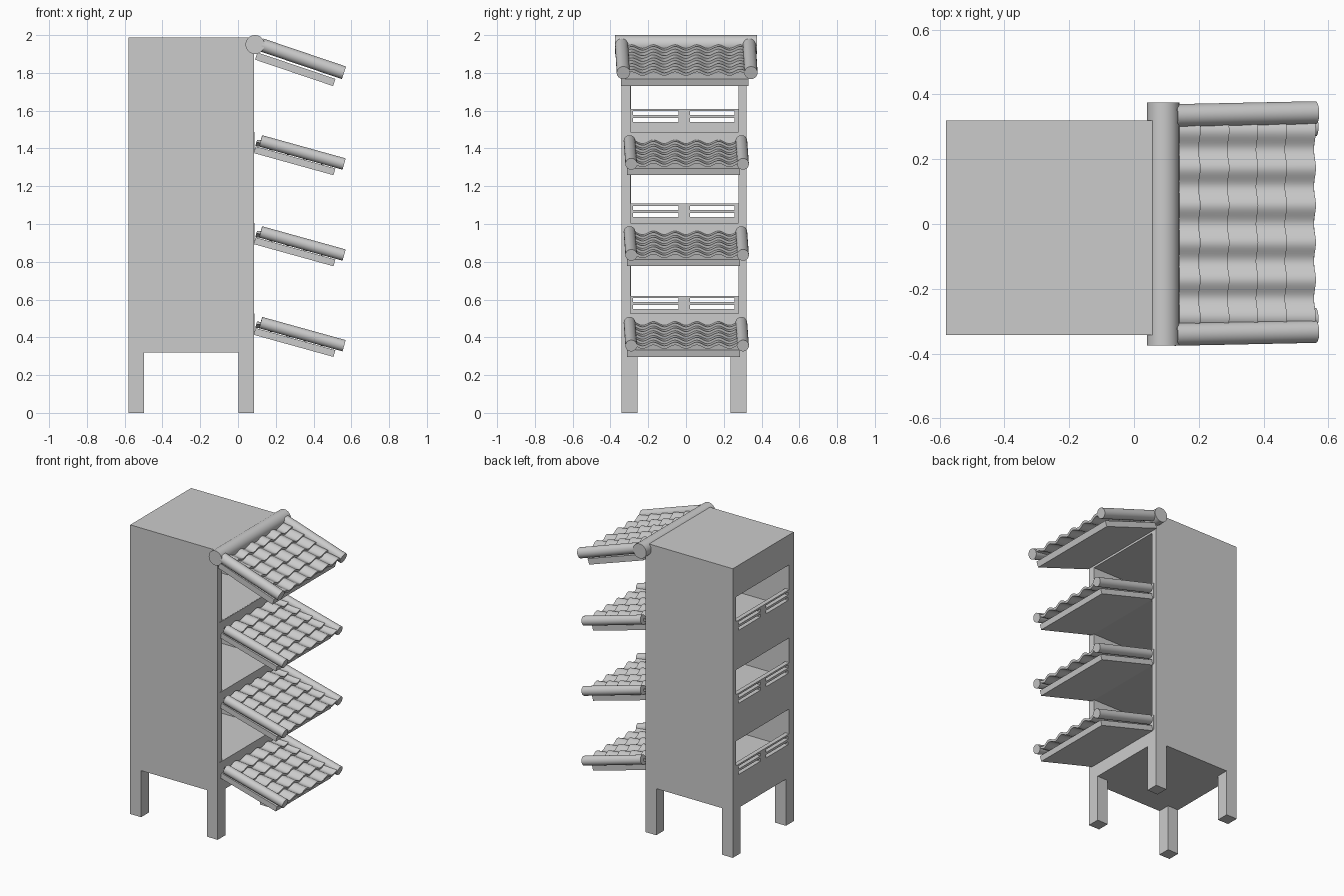
import bpy, bmesh, math
from mathutils import Matrix, Vector

if "Cube" in bpy.data.objects:
    bpy.data.objects.remove(bpy.data.objects["Cube"])


def make(name, bm, mat=None, smooth=False):
    bmesh.ops.recalc_face_normals(bm, faces=bm.faces)
    if mat:
        bm.transform(mat)
    me = bpy.data.meshes.new(name)
    bm.to_mesh(me)
    bm.free()
    ob = bpy.data.objects.new(name, me)
    bpy.context.collection.objects.link(ob)
    if smooth:
        bpy.ops.object.select_all(action='DESELECT')
        ob.select_set(True)
        bpy.context.view_layer.objects.active = ob
        bpy.ops.object.shade_smooth_by_angle(angle=math.radians(35))
    return ob


def box(name, x0, x1, y0, y1, z0, z1, mat=None):
    bm = bmesh.new()
    bmesh.ops.create_cube(bm, size=1)
    for v in bm.verts:
        v.co = Vector((x0 if v.co.x < 0 else x1, y0 if v.co.y < 0 else y1,
                       z0 if v.co.z < 0 else z1))
    return make(name, bm, mat)


def tube(name, a, b, r, mat=None):
    a, b = Vector(a), Vector(b)
    bm = bmesh.new()
    bmesh.ops.create_cone(bm, cap_ends=True, segments=32, radius1=r, radius2=r, depth=(b - a).length)
    bm.transform(Matrix.Translation((a + b) / 2) @ (b - a).to_track_quat('Z', 'Y').to_matrix().to_4x4())
    return make(name, bm, mat, True)


def cut(ob, *dims):
    c = box("cutter", *dims)
    c.hide_render = True
    m = ob.modifiers.new("cut", 'BOOLEAN')
    m.operation, m.object, m.solver = 'DIFFERENCE', c, 'EXACT'
    bpy.context.view_layer.objects.active = ob
    bpy.ops.object.modifier_apply(modifier=m.name)
    bpy.data.objects.remove(c)


# Cabinet with three open storeys
X0, X1, Y0, Y1 = -0.58, 0.085, -0.342, 0.32
body = box("cabinet_body", X0, X1, Y0, Y1, 0.32, 1.987)
for floor, top in ((1.488, 1.86), (1.005, 1.375), (0.525, 0.895)):
    cut(body, X0 + 0.03, 0.2, -0.293, 0.279, floor, top)
for sill in (1.61, 1.108, 0.619):
    cut(body, -0.7, -0.53, -0.292, 0.285, sill, sill + 0.17)
    for dz in (-0.033, -0.07):
        for y0, y1 in ((-0.28, -0.04), (0.02, 0.258)):
            cut(body, -0.7, -0.53, y0, y1, sill + dz, sill + dz + 0.021)

# Legs
for i, x in enumerate((X0, X1 - 0.083)):
    for j, y in enumerate((Y0, Y1 - 0.085)):
        box(f"leg_{i}{j}", x, x + 0.083, y, y + 0.085, 0, 0.325)


# Wavy tile rows, each row stepping over the next
def tiles(name, half, end, mat):
    pitch, rows, n = 0.115, 5, 80
    step = 0.094
    bm = bmesh.new()
    for i in range(rows):
        u1 = end - step * (rows - 1 - i)
        u0 = max(u1 - step - 0.02, -0.02)
        ring = []
        for k in range(n + 1):
            y = -half + 2 * half * k / n
            wave = -0.010 * math.cos(2 * math.pi * y / pitch)
            ring.append([bm.verts.new((u, y, w + wave)) for u, w in
                         ((u0, -0.024), (u1, -0.008), (u1, 0.008), (u0, -0.010))])
        for a, b in zip(ring, ring[1:]):
            for q in range(4):
                bm.faces.new((a[q], a[(q + 1) % 4], b[(q + 1) % 4], b[q]))
        bm.faces.new(ring[0])
        bm.faces.new(ring[-1])
    make(name, bm, mat, True)


# Sloping awning: board, tiles and two edge tubes
def awning(name, origin, deg, length, r, ys, board, board_y):
    mat = Matrix.Translation(origin) @ Matrix.Rotation(math.radians(deg), 4, 'Y')
    u0, u1, w0, w1 = board
    box(name + "_board", u0, u1, *board_y, w0, w1, mat)
    tiles(name + "_tiles", ys - 0.005, length - 0.005, mat)
    for s, side in ((-1, "front"), (1, "back")):
        tube(f"{name}_{side}_edge_tube", (0, s * ys - 0.003, 0), (length, s * ys + 0.006, 0), r, mat)


for i, z in enumerate((1.44, 0.958, 0.478)):
    awning(f"awning_{i + 1}", (0.12, 0, z), 15.5, 0.458, 0.031, 0.296,
           (-0.018, 0.42, -0.072, -0.035), (-0.312, 0.286))
    # Header panel behind the awning
    box(f"header_panel_{i + 1}", 0.06, X1 + 0.003, -0.324, 0.296, z - 0.06, z + 0.047)
awning("top_awning", (0.125, 0, 1.948), 18.7, 0.46, 0.035, 0.338,
       (-0.008, 0.428, -0.085, -0.045), (-0.345, 0.332))

# Ridge roll
tube("ridge_roll", (0.09, -0.375, 1.95), (0.09, 0.375, 1.95), 0.05)
